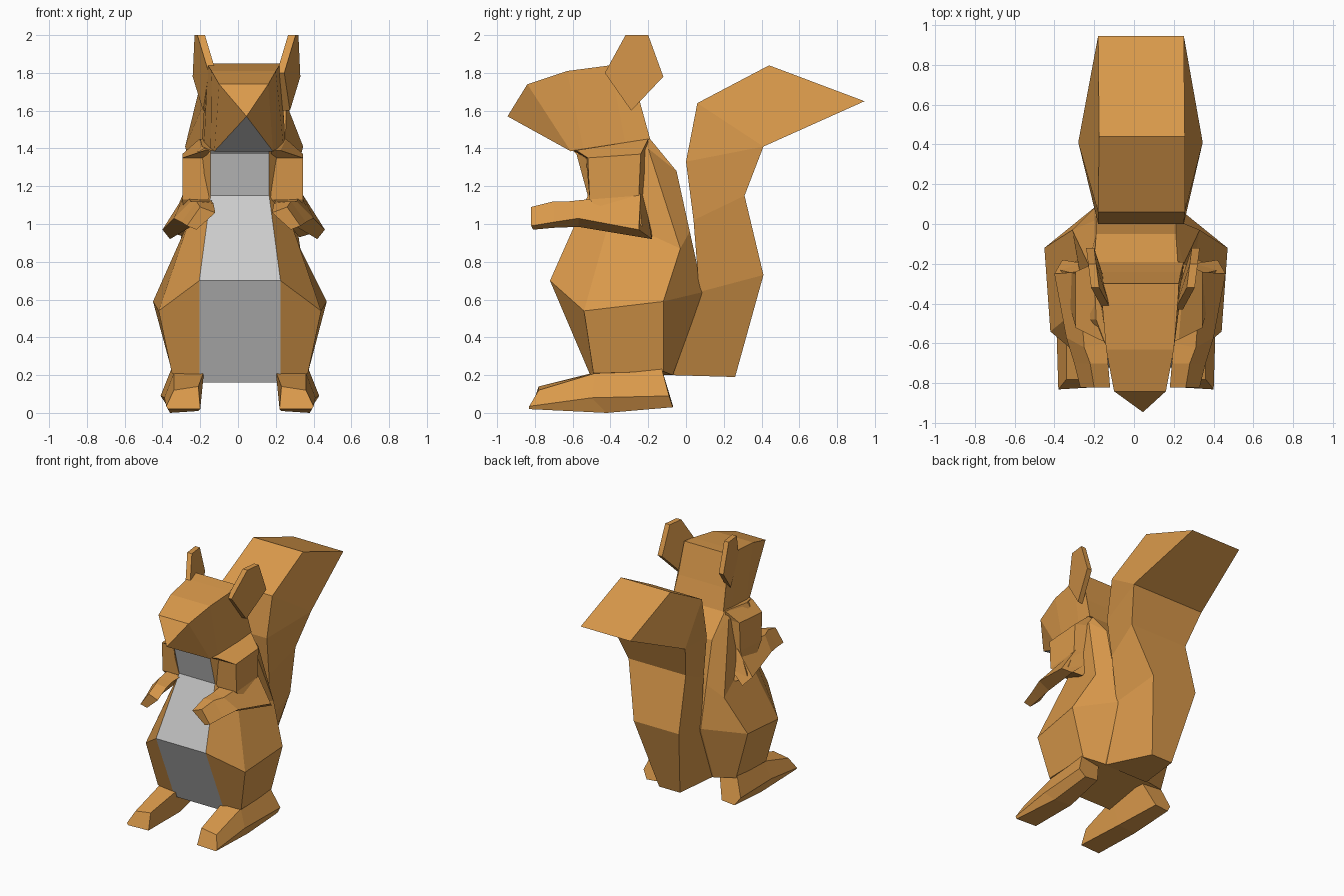
import bpy, bmesh


def material(name, rgb):
    m = bpy.data.materials.new(name)
    m.diffuse_color = (*rgb, 1)
    return m


FUR = material("fur", (0.70, 0.32, 0.07))
BELLY = material("belly_grey", (0.8, 0.8, 0.8))


def loft(name, rings, cx=0.0, side=1, pale=None, pale_rows=9):
    """Skin a stack of rings with flat faces; side=-1 mirrors about x=cx."""
    bm = bmesh.new()
    loops = [[bm.verts.new((cx + side * x, y, z)) for x, y, z in r] for r in rings]
    n = len(loops[0])
    for k, (a, b) in enumerate(zip(loops, loops[1:])):
        for i in range(n):
            j = (i + 1) % n
            f = bm.faces.new((a[i], a[j], b[j], b[i]))
            f.material_index = int(i == pale and k < pale_rows)
    bm.faces.new(loops[0])
    bm.faces.new(loops[-1])
    bmesh.ops.remove_doubles(bm, verts=bm.verts, dist=0.0005)
    bmesh.ops.recalc_face_normals(bm, faces=bm.faces)
    me = bpy.data.meshes.new(name)
    bm.to_mesh(me)
    bm.free()
    me.materials.append(FUR)
    if pale is not None:
        me.materials.append(BELLY)
    ob = bpy.data.objects.new(name, me)
    bpy.context.collection.objects.link(ob)
    return ob


def both(half):
    """Complete a right half ring (front to back) with its mirror image."""
    return half + [(-x, y, z) for x, y, z in reversed(half)]


def pair(name, rings, cx):
    loft("right_" + name, rings, cx, 1)
    loft("left_" + name, rings, cx, -1)


# Body with thighs: front, side front, side back, back; front strip is the belly
body = [
    [(.215, -.49, .16), (.36, -.49, .21), (.36, -.12, .22), (.20, -.07, .20)],
    [(.215, -.72, .70), (.43, -.54, .54), (.46, -.12, .59), (.20, .09, .64)],
    [(.155, -.52, 1.15), (.26, -.40, 1.04), (.32, -.03, .87), (.20, .02, .96)],
    [(.155, -.58, 1.37), (.24, -.48, 1.37), (.24, -.20, 1.40), (.20, -.05, 1.28)],
    [(.155, -.60, 1.39), (.20, -.48, 1.41), (.21, -.24, 1.45), (.21, -.19, 1.45)],
]
loft("body", [both(r) for r in body], .01, pale=7)

# Head: nose point, brow and chin, forehead, skull; the chin underside is grey
head = [
    [(.13, -.84, 1.74), (.155, -.61, 1.385)],
    [(.17, -.63, 1.81), (.175, -.54, 1.39)],
    [(.19, -.40, 1.84), (.21, -.32, 1.42)],
    [(.195, -.30, 1.85), (.22, -.19, 1.45)],
    [(.205, -.24, 1.61), (.22, -.19, 1.45)],
]
nose = [(.015, -.945, 1.57)] * 4
loft("head", [nose] + [both(r) for r in head], .03, pale=1, pale_rows=1)

# Ears: tilted five-sided plates
ear = [(.22, -.32, 2.0), (.235, -.20, 2.0), (.245, -.12, 1.78),
       (.19, -.29, 1.60), (.16, -.43, 1.80)]
pair("ear", [ear, [(x + .04, y, z) for x, y, z in ear]], .045)

# Upper arms, shoulder to elbow
upper_arm = [
    [(.15, -.60, 1.39), (.20, -.58, 1.39), (.23, -.20, 1.45), (.15, -.20, 1.45)],
    [(.15, -.53, 1.35), (.32, -.52, 1.35), (.32, -.24, 1.37), (.15, -.20, 1.40)],
    [(.12, -.51, 1.13), (.32, -.51, 1.13), (.32, -.25, 1.15), (.15, -.20, 1.15)],
    [(.20, -.45, 1.05), (.31, -.45, 1.06), (.40, -.23, .96), (.30, -.18, .93)],
]
pair("upper_arm", upper_arm, .025)

# Forearms, from the wide elbow inward to the paw
forearm = [
    [(.14, -.22, 1.15), (.31, -.24, 1.16), (.43, -.25, .97), (.39, -.18, .92)],
    [(.17, -.60, 1.12), (.28, -.62, 1.12), (.37, -.57, 1.03), (.28, -.57, .985)],
    [(.16, -.70, 1.11), (.25, -.70, 1.12), (.33, -.70, 1.01), (.26, -.70, .98)],
    [(.15, -.82, 1.06), (.23, -.82, 1.09), (.30, -.82, .99), (.25, -.81, .97)],
]
pair("forearm", forearm, .03)

# Feet: inner top, outer top, outer edge, outer sole, inner sole
foot = [
    [(.22, -.78, .14), (.35, -.78, .12), (.39, -.83, .035), (.38, -.83, .02), (.21, -.82, .02)],
    [(.19, -.46, .22), (.35, -.48, .21), (.40, -.50, .08), (.37, -.42, .0), (.22, -.42, .01)],
    [(.20, -.14, .23), (.36, -.13, .24), (.42, -.09, .09), (.38, -.07, .03), (.27, -.07, .04)],
]
pair("foot", foot, .01)

# Tail: front and back edge of each section as (y, z, left x, right x)
tail = [
    ((-.08, .20, -.18, .20), (.26, .19, -.13, .05)),
    ((.07, .64, -.18, .22), (.41, .73, -.225, .165)),
    ((.04, 1.02, -.18, .24), (.31, 1.15, -.215, .28)),
    ((.00, 1.33, -.18, .25), (.41, 1.41, -.28, .345)),
    ((.06, 1.64, -.18, .255), (.41, 1.41, -.28, .345)),
    ((.44, 1.84, -.175, .255), (.945, 1.65, -.18, .25)),
]
loft("tail", [[(f[3], f[0], f[1]), (b[3], b[0], b[1]), (b[2], b[0], b[1]), (f[2], f[0], f[1])]
              for f, b in tail])
